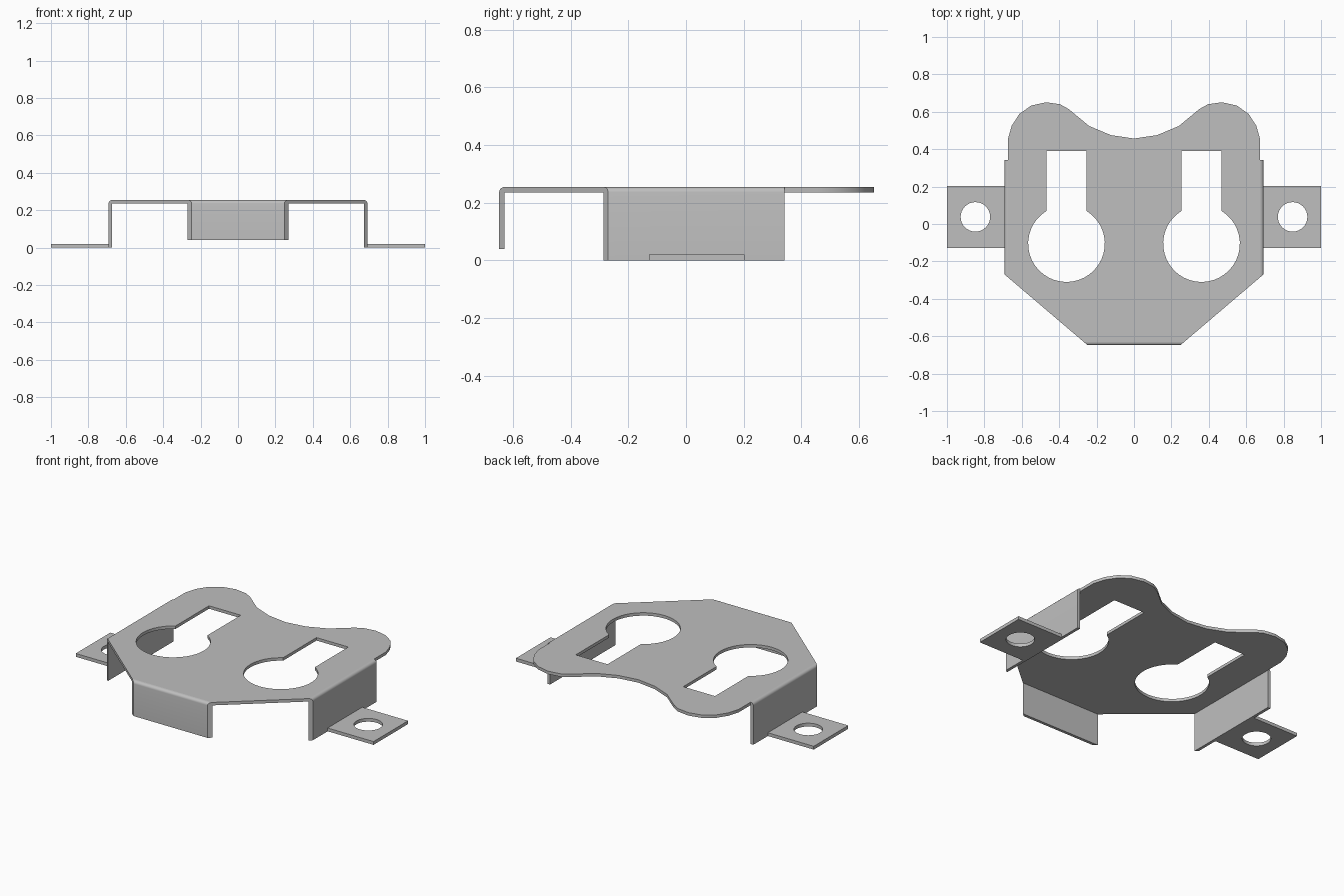
import bpy, bmesh, math

cube = bpy.data.objects.get("Cube")
if cube:
    bpy.data.objects.remove(cube, do_unlink=True)

T = 0.018        # sheet thickness
TOP = 0.254      # top of the plate
SIDE_X, FRONT_Y, BACK_Y = 0.692, -0.648, 0.342
CORNER_X, CORNER_Y = 0.248, -0.27      # ends of the diagonal front edges
SLOPE = (CORNER_Y - FRONT_Y) / (SIDE_X - CORNER_X)

metal = bpy.data.materials.new("grey metal")
metal.use_nodes = True
colour = (0.52, 0.52, 0.52, 1)
metal.diffuse_color = colour
metal.node_tree.nodes["Principled BSDF"].inputs["Base Color"].default_value = colour


def add_object(name, mesh):
    mesh.materials.clear()
    mesh.materials.append(metal)
    obj = bpy.data.objects.new(name, mesh)
    bpy.context.collection.objects.link(obj)
    bpy.ops.object.select_all(action='DESELECT')
    obj.select_set(True)
    bpy.context.view_layer.objects.active = obj
    bpy.ops.object.shade_smooth_by_angle(angle=math.radians(30))
    return obj


def sheet(name, loops, z_low, z_high):
    """Flat sheet from an outline followed by hole loops."""
    curve = bpy.data.curves.new(name + " outline", 'CURVE')
    curve.dimensions = '2D'
    curve.fill_mode = 'BOTH'
    curve.extrude = (z_high - z_low) / 2
    for loop in loops:
        spline = curve.splines.new('POLY')
        spline.points.add(len(loop) - 1)
        for point, (x, y) in zip(spline.points, loop):
            point.co = (x, y, 0, 1)
        spline.use_cyclic_u = True
    helper = bpy.data.objects.new(name + " helper", curve)
    bpy.context.collection.objects.link(helper)
    graph = bpy.context.evaluated_depsgraph_get()
    mesh = bpy.data.meshes.new_from_object(helper.evaluated_get(graph))
    bpy.data.objects.remove(helper, do_unlink=True)
    bm = bmesh.new()
    bm.from_mesh(mesh)
    bmesh.ops.remove_doubles(bm, verts=bm.verts, dist=0.0001)
    bmesh.ops.recalc_face_normals(bm, faces=bm.faces)
    bmesh.ops.translate(bm, verts=bm.verts, vec=(0, 0, (z_low + z_high) / 2))
    bm.to_mesh(mesh)
    bm.free()
    return add_object(name, mesh)


def arc(cx, cy, r, start, end, steps):
    angles = [start + (end - start) * i / steps for i in range(steps + 1)]
    return [(cx + r * math.cos(a), cy + r * math.sin(a)) for a in angles]


def flange(name, z_low, start, end):
    """Folded wall; start and end map inward depth to a plan position."""
    profile = [(T, z_low), (0, z_low)]
    profile += arc(T, TOP - T, T, math.pi, math.pi / 2, 5)
    bm = bmesh.new()
    rings = [[bm.verts.new((*place(d), z)) for d, z in profile] for place in (start, end)]
    n = len(profile)
    for ring in rings:
        bm.faces.new(ring)
    for i in range(n):
        j = (i + 1) % n
        bm.faces.new((rings[0][i], rings[0][j], rings[1][j], rings[1][i]))
    bmesh.ops.recalc_face_normals(bm, faces=bm.faces)
    mesh = bpy.data.meshes.new(name)
    bm.to_mesh(mesh)
    bm.free()
    return add_object(name, mesh)


# Top plate: right half of the outline, mirrored, with two rounded back lobes
half = [(CORNER_X + T / SLOPE, FRONT_Y + T), (SIDE_X - T, CORNER_Y - T * SLOPE),
        (SIDE_X - T, 0.455), (0.654, 0.525), (0.613, 0.588), (0.55, 0.633),
        (0.47, 0.651), (0.395, 0.64), (0.35, 0.615), (0.24, 0.524), (0.123, 0.475)]
outline = half + [(0, 0.457)] + [(-x, y) for x, y in reversed(half)]

# Keyhole openings: round hole with a straight slot behind it
HOLE_X, HOLE_Y, HOLE_R, SLOT = 0.361, -0.105, 0.205, 0.107
gap = math.asin(SLOT / HOLE_R)
keyhole = arc(HOLE_X, HOLE_Y, HOLE_R, math.pi / 2 + gap, 2.5 * math.pi - gap, 32)
keyhole += [(HOLE_X + SLOT, 0.39), (HOLE_X - SLOT, 0.39)]
sheet("top_plate", [outline, keyhole, [(-x, y) for x, y in keyhole]], TOP - T, TOP)

# Front wall
flange("front_flange", 0.04,
       lambda d: (-CORNER_X - d / SLOPE, FRONT_Y + d),
       lambda d: (CORNER_X + d / SLOPE, FRONT_Y + d))

# Side walls and mounting tabs
for side, s in (("left", 1), ("right", -1)):
    flange(side + "_flange", 0,
           lambda d: (s * (SIDE_X - d), CORNER_Y - d * SLOPE),
           lambda d: (s * (SIDE_X - d), BACK_Y))
    x_in, x_out = s * (SIDE_X - 0.002), s * 1.0
    tab = [(x_in, -0.128), (x_out, -0.128), (x_out, 0.203), (x_in, 0.203)]
    hole = arc(s * 0.848, 0.038, 0.079, 0, 2 * math.pi, 32)[:-1]
    sheet(side + "_tab", [tab, hole], 0, 0.02)
